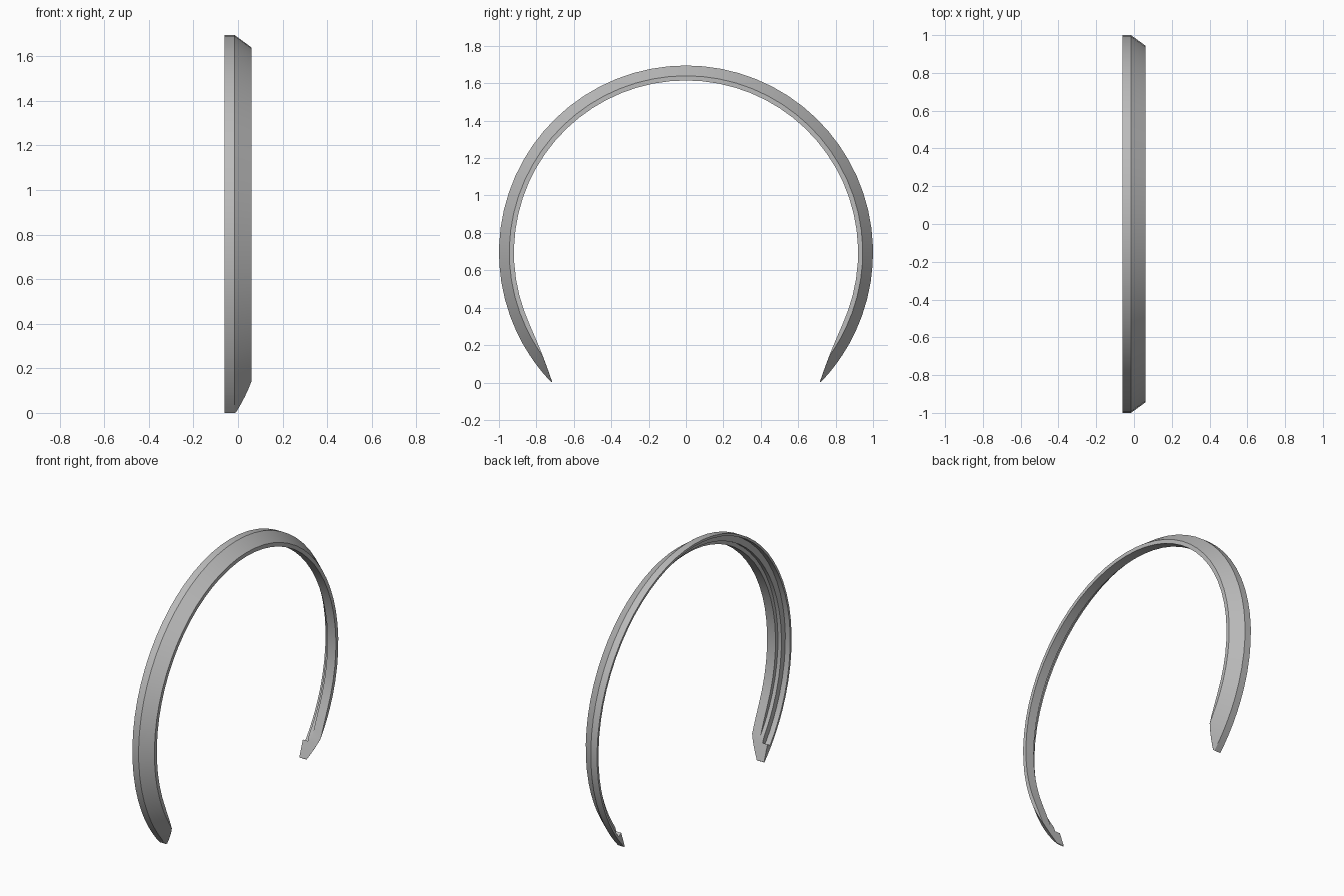
import bpy, bmesh
from math import sin, cos, radians

cube = bpy.data.objects.get("Cube")
if cube:
    bpy.data.objects.remove(cube)

# Arch proportions
CENTRE_Z = 0.695
TIP = 44.0          # degrees the ends reach below the horizontal
TAPER = 22.0        # where the ends start to thin
GROOVE_END = 38.0   # where the stepped underside stops

grey = bpy.data.materials.new("satin_grey")
grey.use_nodes = True
colour = (0.5, 0.5, 0.5, 1)
grey.diffuse_color = colour
bsdf = grey.node_tree.nodes["Principled BSDF"]
bsdf.inputs["Base Color"].default_value = colour
bsdf.inputs["Roughness"].default_value = 0.6


def section(dip):
    """Cross-section (x, radius) at an angle below the horizontal."""
    t = max(0.0, (dip - TAPER) / (TIP - TAPER))
    inner = 0.92 + 0.075 * t ** 2.4
    cut = max(0.0, (inner - 0.945) / 0.055)
    edge_x = 0.06 - 0.075 * cut
    edge_r = max(0.945, inner + 0.001)
    if dip < GROOVE_END:
        mid, high = max(inner, 0.945), max(inner, 0.985)
    else:
        mid = high = inner
    step = min(0.0, edge_x)
    return [(-0.06, 1.0), (-0.015, 1.0), (edge_x, edge_r), (edge_x, inner),
            (step, inner), (step, mid), (-0.025, mid), (-0.025, high), (-0.06, high)]


# Stations along the arch, closer together at the ends
half = [-TIP, -42, -40, -GROOVE_END - 0.1, -GROOVE_END + 0.1, -36, -33, -29, -25]
half += [-20 + 5.5 * i for i in range(20)]
angles = half + [90] + [180 - a for a in reversed(half)]

bm = bmesh.new()
rows = []
for a in angles:
    dip = -min(a, 180 - a)
    c, s = cos(radians(a)), sin(radians(a))
    rows.append([bm.verts.new((x, r * c, CENTRE_Z + r * s)) for x, r in section(dip)])

# Skin between stations and cap both tips
count = len(rows[0])
for p, q in zip(rows, rows[1:]):
    for i in range(count):
        j = (i + 1) % count
        bm.faces.new((p[i], p[j], q[j], q[i]))
bm.faces.new(rows[0])
bm.faces.new(rows[-1])
bmesh.ops.remove_doubles(bm, verts=bm.verts, dist=0.0001)
bmesh.ops.recalc_face_normals(bm, faces=bm.faces)

mesh = bpy.data.meshes.new("arch_trim")
bm.to_mesh(mesh)
bm.free()
mesh.materials.append(grey)
arch = bpy.data.objects.new("arch_trim", mesh)
bpy.context.collection.objects.link(arch)

bpy.ops.object.select_all(action="DESELECT")
arch.select_set(True)
bpy.context.view_layer.objects.active = arch
bpy.ops.object.shade_smooth_by_angle(angle=radians(30))
